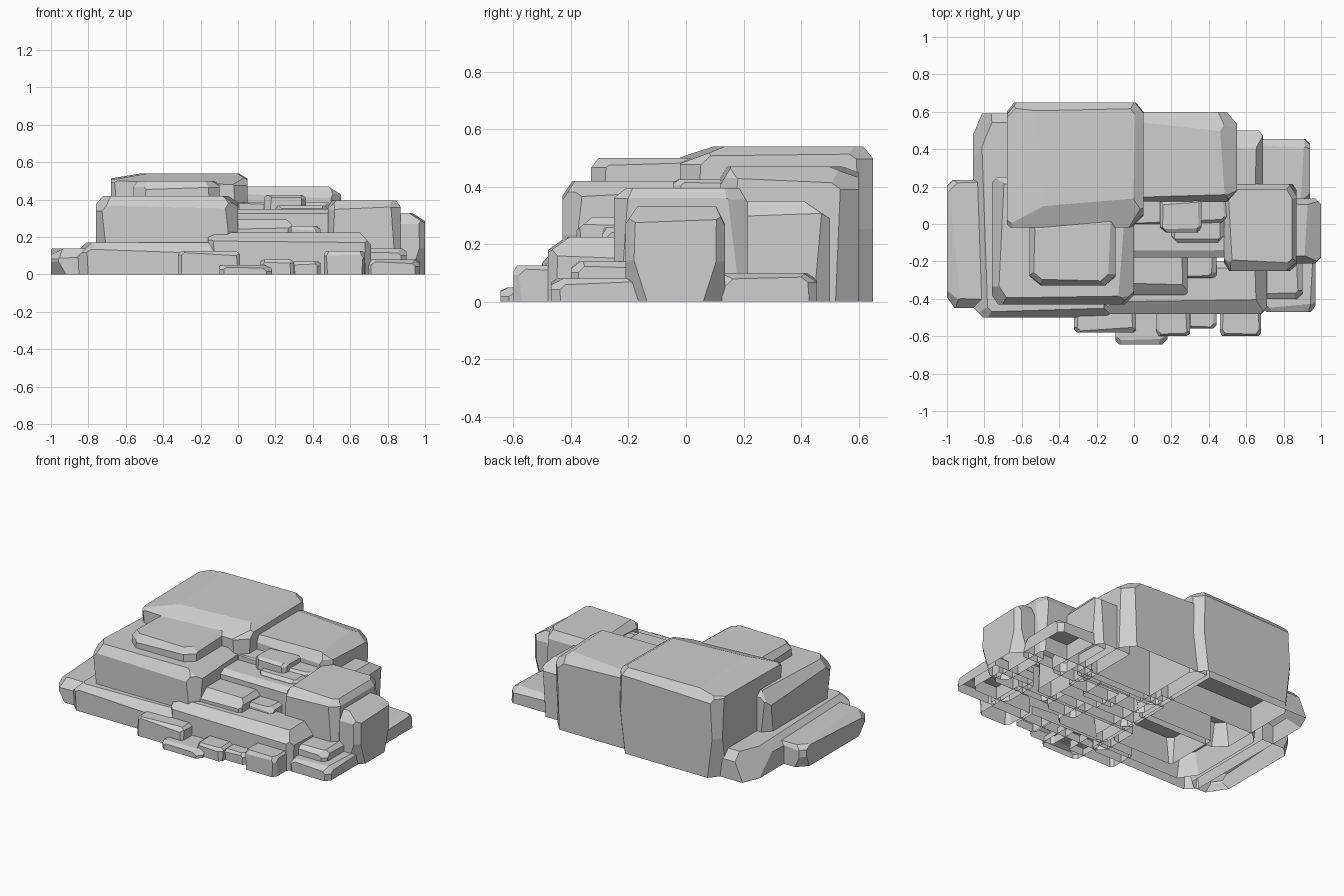
import bpy
import bmesh
import random
from mathutils import Vector

cube = bpy.data.objects.get("Cube")
if cube:
    bpy.data.objects.remove(cube, do_unlink=True)

GREY = (0.62, 0.62, 0.62, 1)
stone = bpy.data.materials.new("grey stone")
stone.use_nodes = True
stone.diffuse_color = GREY
stone.node_tree.nodes["Principled BSDF"].inputs["Base Color"].default_value = GREY

rng = random.Random(4)


def slice_off(bm, point, normal):
    """Cut a corner or edge away and cap the cut with a flat face."""
    cut = bmesh.ops.bisect_plane(bm, geom=bm.verts[:] + bm.edges[:] + bm.faces[:], dist=1e-5,
                                 plane_co=point, plane_no=normal, clear_outer=True)
    edges = [e for e in cut["geom_cut"] if isinstance(e, bmesh.types.BMEdge)]
    if len(edges) > 2:
        bmesh.ops.holes_fill(bm, edges=edges, sides=0)


def rock(name, x0, x1, y0, y1, top, foot=None, **cuts):
    """Chipped block, open underneath.

    left, right, front, back: (run, drop) of a sloping top edge.
    fl, fr, bl, br: (x, y) size of a chipped upright; rear ones are square if not given.
    foot: (growth, height) by which the upright chips widen towards the ground.
    """
    low, high = Vector((x0, y0, 0)), Vector((x1, y1, top))
    size, mid = high - low, (low + high) / 2
    bm = bmesh.new()
    bmesh.ops.create_cube(bm, size=1)
    for v in bm.verts:
        v.co = Vector([c * s for c, s in zip(v.co, size)]) + mid
    chip = 0.1 * min(size.x, size.y, 0.5)

    # sloping top edges
    sides = {"left": (0, -1), "right": (0, 1), "front": (1, -1), "back": (1, 1)}
    for side, (axis, sign) in sides.items():
        run, drop = cuts.get(side, (chip * rng.uniform(0.6, 1.2),
                                    min(chip, top * 0.3) * rng.uniform(0.6, 1.1)))
        point = mid.copy()
        point[axis] = high[axis] if sign > 0 else low[axis]
        point.z = top - drop
        normal = Vector((0, 0, run))
        normal[axis] = sign * drop
        normal[1 - axis] = rng.uniform(-0.06, 0.06) * run
        slice_off(bm, point, normal)

    # chipped uprights with blunt top corners
    corners = {"fl": (-1, -1), "fr": (1, -1), "bl": (-1, 1), "br": (1, 1)}
    for key, (sx, sy) in corners.items():
        if key[0] == "b" and key not in cuts:
            continue
        a, b = cuts.get(key, (chip * rng.uniform(0.7, 1.3), chip * rng.uniform(0.7, 1.3)))
        corner = Vector((x1 if sx > 0 else x0, y1 if sy > 0 else y0, top * 0.5))
        inset = Vector((sx * a, 0, 0))
        slice_off(bm, corner - inset, Vector((sx * b, sy * a, rng.uniform(-0.12, 0.12) * chip)))
        corner.z = top
        slice_off(bm, corner - Vector((sx * a, sy * b, 0)) * 1.2,
                  Vector((sx * b, sy * a, rng.uniform(1, 1.6) * min(a, b))))
        if foot:
            growth, height = foot
            corner.z = height
            slice_off(bm, corner - inset, Vector((sx * b, sy * a, -a * b * growth / height)))

    floor = [f for f in bm.faces if all(v.co.z < 1e-4 for v in f.verts)]
    bmesh.ops.delete(bm, geom=floor, context="FACES")
    bmesh.ops.recalc_face_normals(bm, faces=bm.faces[:])
    mesh = bpy.data.meshes.new(name)
    bm.to_mesh(mesh)
    bm.free()
    mesh.materials.append(stone)
    bpy.context.collection.objects.link(bpy.data.objects.new(name, mesh))


# tall back row
rock("summit_rock", -0.68, 0.05, -0.02, 0.65, 0.54, foot=(0.8, 0.25),
     bl=(0.04, 0.05), br=(0.04, 0.05),
     left=(0.18, 0.03), right=(0.05, 0.03), front=(0.13, 0.05), back=(0.04, 0.05))
rock("back_rock", -0.05, 0.55, 0.12, 0.60, 0.47, br=(0.06, 0.07),
     right=(0.08, 0.05), front=(0.03, 0.05), back=(0.08, 0.03))
rock("back_side_rock", 0.45, 0.69, 0.05, 0.50, 0.35, br=(0.03, 0.04),
     right=(0.04, 0.05), back=(0.09, 0.06))
rock("back_low_rock", 0.60, 0.94, 0.08, 0.455, 0.10, br=(0.03, 0.03))

# left shoulder
rock("shoulder_rock", -0.76, 0.0, -0.43, 0.25, 0.42, foot=(0.7, 0.25),
     fr=(0.05, 0.05), bl=(0.04, 0.04),
     left=(0.05, 0.06), right=(0.06, 0.04), front=(0.04, 0.06))
rock("shoulder_cap", -0.56, -0.10, -0.33, 0.03, 0.50, front=(0.03, 0.04))
rock("left_ledge", -0.86, -0.08, -0.50, 0.59, 0.17, bl=(0.05, 0.12), left=(0.06, 0.06))
rock("left_outer_ledge", -1.0, -0.78, -0.45, 0.235, 0.14, foot=(1, 0.07),
     fl=(0.04, 0.06), bl=(0.03, 0.03), left=(0.04, 0.02), front=(0.05, 0.05))

# right shoulder
rock("right_rock", 0.48, 0.87, -0.25, 0.215, 0.395, bl=(0.04, 0.04), br=(0.03, 0.05),
     front=(0.05, 0.04), back=(0.03, 0.05))
rock("right_outer_rock", 0.80, 1.0, -0.21, 0.135, 0.33, foot=(1.5, 0.14),
     fr=(0.03, 0.03), br=(0.03, 0.03),
     right=(0.08, 0.05), front=(0.04, 0.06), back=(0.03, 0.06))
rock("right_step", 0.64, 0.90, -0.40, -0.15, 0.14)
rock("right_low_step", 0.68, 0.97, -0.47, -0.10, 0.08)

# middle steps
rock("front_ledge", -0.16, 0.71, -0.48, -0.20, 0.225,
     left=(0.08, 0.03), right=(0.06, 0.07), front=(0.07, 0.05))
rock("middle_step", -0.10, 0.285, -0.38, -0.10, 0.295, front=(0.06, 0.05))
rock("middle_small_step", 0.22, 0.44, -0.29, -0.10, 0.26)
rock("upper_step", -0.10, 0.60, -0.18, 0.15, 0.35)
rock("upper_small_step", 0.20, 0.48, -0.10, 0.10, 0.37)
rock("upper_shelf", -0.05, 0.50, 0.0, 0.20, 0.385)
rock("upper_cap", 0.14, 0.36, -0.045, 0.13, 0.425)

# small stones along the front foot
rock("foot_stone_1", -0.32, 0.01, -0.58, -0.40, 0.125)
rock("foot_stone_2", -0.10, 0.18, -0.645, -0.40, 0.05)
rock("foot_stone_3", 0.12, 0.30, -0.60, -0.40, 0.08)
rock("foot_stone_4", 0.29, 0.44, -0.56, -0.40, 0.07)
rock("foot_stone_5", 0.46, 0.68, -0.60, -0.40, 0.125)
